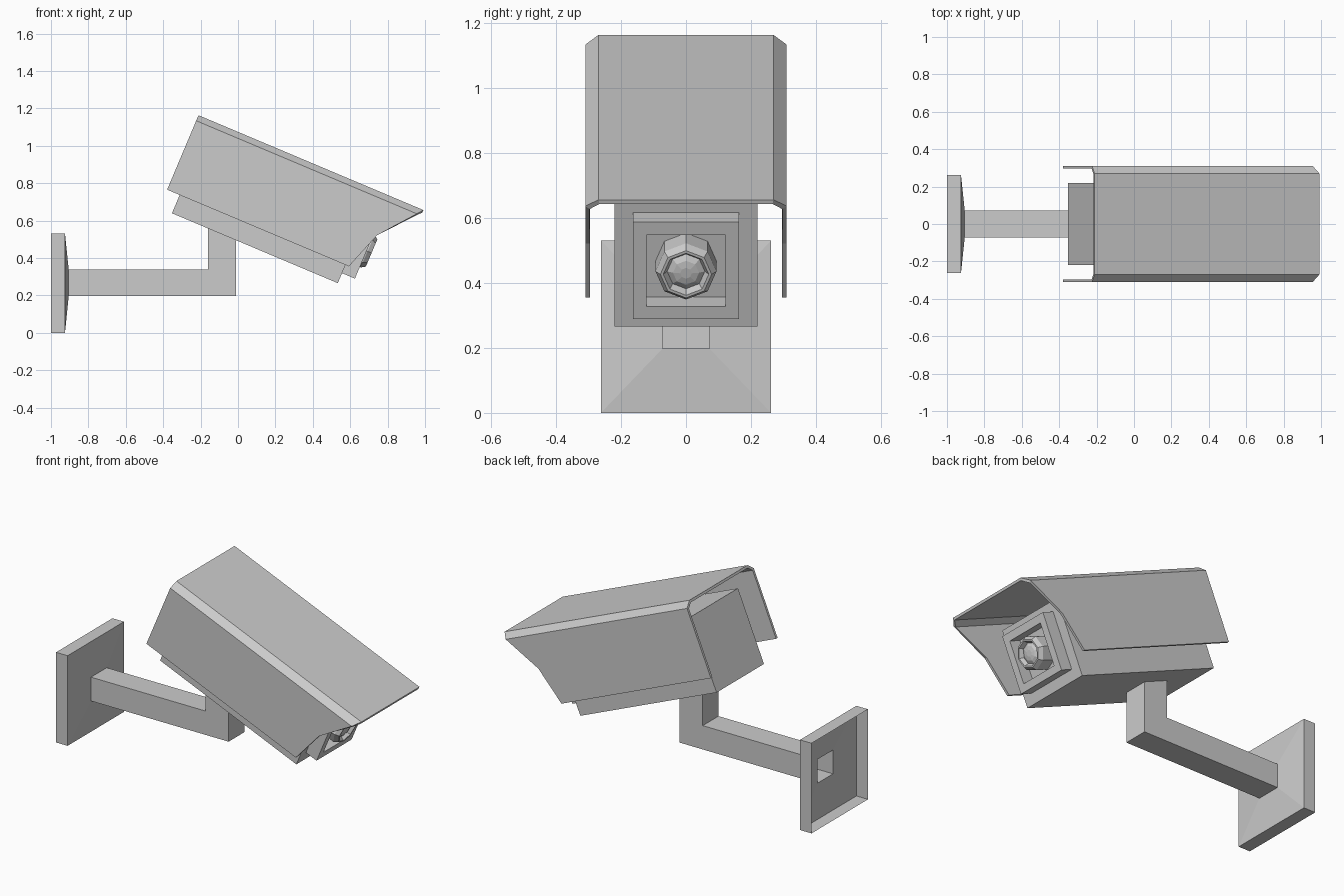
import bpy, math

if "Cube" in bpy.data.objects:
    bpy.data.objects.remove(bpy.data.objects["Cube"])

TILT = math.radians(22.86)
PIVOT = (-0.353, 0, 0.639)   # rear bottom edge of the housing


def make(name, verts, faces, tilted=False):
    me = bpy.data.meshes.new(name)
    me.from_pydata(verts, [], faces)
    me.update()
    ob = bpy.data.objects.new(name, me)
    bpy.context.collection.objects.link(ob)
    if tilted:
        ob.location = PIVOT
        ob.rotation_euler = (0, TILT, 0)
    return ob


def ring_faces(rings, n, closed=False):
    """Quads joining consecutive rings of n vertices."""
    last = rings if closed else rings - 1
    return [(r * n + i, r * n + (i + 1) % n,
             (r + 1) % rings * n + (i + 1) % n, (r + 1) % rings * n + i)
            for r in range(last) for i in range(n)]


def rect(x, hy, z0, z1):
    return [(x, -hy, z0), (x, hy, z0), (x, hy, z1), (x, -hy, z1)]


# wall plate: hollow shell, open at the back, sloping in to the arm
make("wall_plate",
     rect(-1, 0.262, 0, 0.53) + rect(-0.925, 0.262, 0, 0.53)
     + rect(-0.905, 0.073, 0.197, 0.337),
     ring_faces(3, 4))

# L-shaped hollow arm, open at the wall, cut to the slope of the housing
side = [(-0.905, 0.197), (-0.01, 0.197), (-0.01, 0.496),
        (-0.16, 0.559), (-0.16, 0.337), (-0.905, 0.337)]
n = len(side)
arm_verts = [(x, y, z) for y in (-0.073, 0.073) for x, z in side]
arm_faces = [tuple(range(n)), tuple(reversed(range(n, 2 * n)))]
arm_faces += [(i + n, i + 1 + n, i + 1, i) for i in range(n - 1)]
make("arm", arm_verts, arm_faces)

# camera housing box
make("housing", rect(0, 0.22, 0, 0.434) + rect(0.962, 0.22, 0, 0.434),
     ring_faces(2, 4) + [(3, 2, 1, 0), (4, 5, 6, 7)], True)

# square frame around the lens
make("lens_frame",
     rect(0.962, 0.163, 0.058, 0.381) + rect(1.037, 0.163, 0.058, 0.381)
     + rect(1.037, 0.122, 0.099, 0.338) + rect(0.963, 0.122, 0.099, 0.338),
     ring_faces(4, 4), True)

# eight-sided lens barrel with a recessed domed glass
profile = [(0.962, 0.094), (1.043, 0.094), (1.066, 0.079), (1.066, 0.07),
           (1.043, 0.058), (1.054, 0.04), (1.058, 0.018)]
lens_verts = [(u, r * math.cos(k * math.pi / 4), 0.219 + r * math.sin(k * math.pi / 4))
              for u, r in profile for k in range(8)]
m = len(profile)
make("lens", lens_verts,
     ring_faces(m, 8) + [tuple(range((m - 1) * 8, m * 8))], True)

# sun shield: folded sheet with a raked front edge (y, height, front reach)
half = [(0.31, 0.106, 0.982), (0.31, 0.317, 1.056),
        (0.31, 0.506, 1.207), (0.27, 0.538, 1.232)]
section = half + [(-y, v, u) for y, v, u in reversed(half)]
k = len(section)
shield = make("sun_shield",
              [(-0.073, y, v) for y, v, u in section] + [(u, y, v) for y, v, u in section],
              [(i, i + 1, k + i + 1, k + i) for i in range(k - 1)], True)
mod = shield.modifiers.new("thickness", 'SOLIDIFY')
mod.thickness = 0.014
mod.offset = -1
mod.use_even_offset = True
